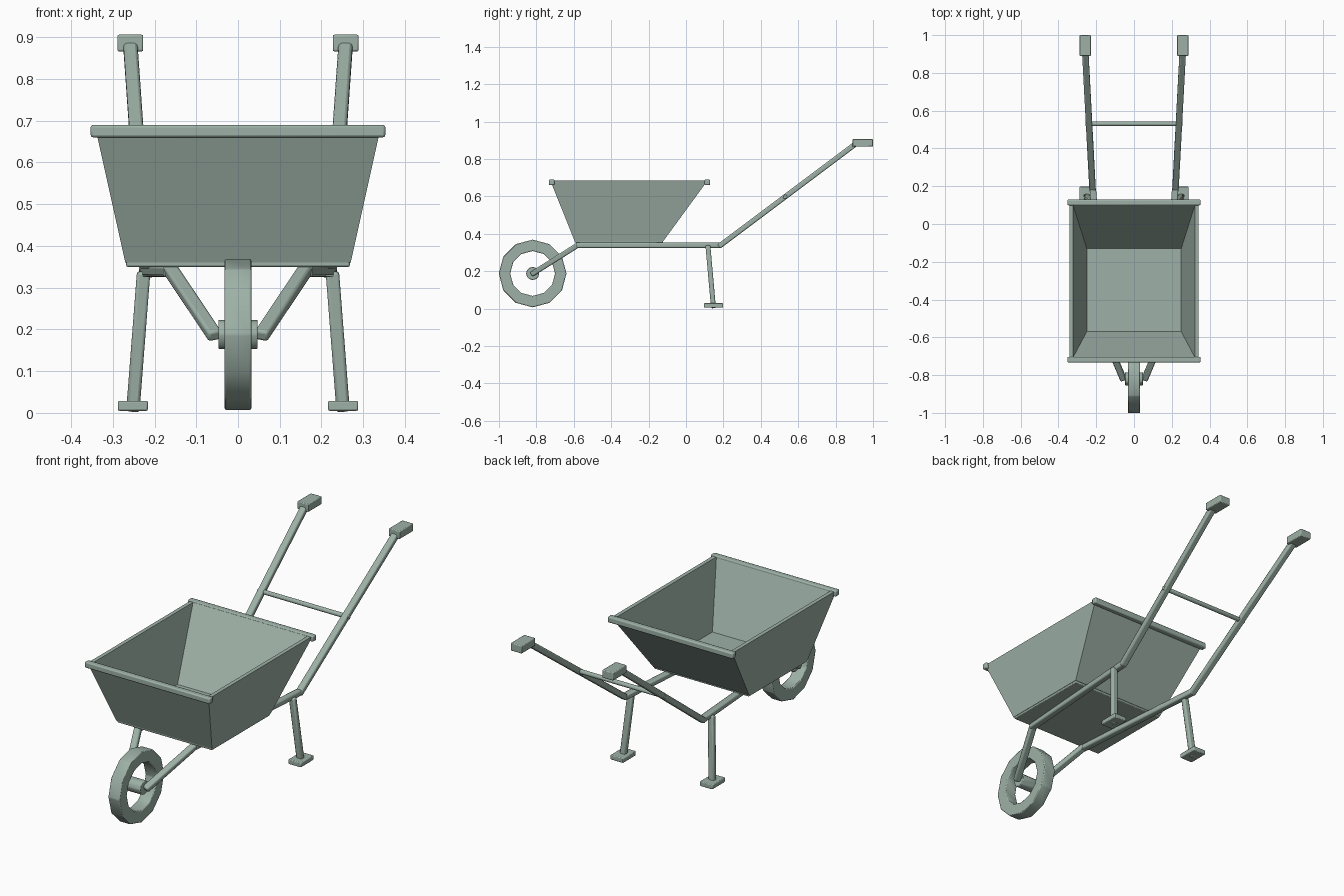
import bpy, bmesh, math
from mathutils import Vector, Matrix

if "Cube" in bpy.data.objects:
    bpy.data.objects.remove(bpy.data.objects["Cube"])

paint = bpy.data.materials.new("grey_green_paint")
paint.diffuse_color = (0.34, 0.44, 0.385, 1)
paint.use_nodes = True
paint.node_tree.nodes["Principled BSDF"].inputs["Base Color"].default_value = paint.diffuse_color


def finish(name, bm, bevel=0.0, smooth=True):
    bmesh.ops.recalc_face_normals(bm, faces=bm.faces)
    me = bpy.data.meshes.new(name)
    bm.to_mesh(me)
    bm.free()
    me.materials.append(paint)
    ob = bpy.data.objects.new(name, me)
    bpy.context.collection.objects.link(ob)
    if bevel:
        m = ob.modifiers.new("edge", 'BEVEL')
        m.width = bevel
        m.segments = 2
        m.limit_method = 'ANGLE'
    if smooth:
        bpy.ops.object.select_all(action='DESELECT')
        ob.select_set(True)
        bpy.context.view_layer.objects.active = ob
        bpy.ops.object.shade_smooth_by_angle(angle=math.radians(40))
    return ob


def box(name, center, size, bevel=0.004):
    bm = bmesh.new()
    bmesh.ops.create_cube(bm, size=1, matrix=Matrix.Translation(center) @ Matrix.Diagonal((*size, 1)))
    return finish(name, bm, bevel)


def bar(name, a, b, w=0.034, t=0.028):
    # rounded square bar from a to b, its width kept level
    a, b = Vector(a), Vector(b)
    d = (b - a).normalized()
    side = Vector((1, 0, 0))
    side = (side - d * side.dot(d)).normalized()
    up = d.cross(side)
    rot = Matrix((side, up, d)).transposed().to_4x4()
    bm = bmesh.new()
    bmesh.ops.create_cube(bm, size=1, matrix=Matrix.Translation((a + b) / 2) @ rot
                          @ Matrix.Diagonal((w, t, (b - a).length, 1)))
    return finish(name, bm, 0.007)


def rod(name, center, radius, length, sides):
    # cylinder lying along x
    bm = bmesh.new()
    bmesh.ops.create_cone(bm, cap_ends=True, segments=sides, radius1=radius, radius2=radius, depth=length,
                          matrix=Matrix.Translation(center) @ Matrix.Rotation(math.pi / 2, 4, 'Y'))
    return finish(name, bm, 0.003)


def bridge_loops(bm, loops, closed):
    n = len(loops[0])
    pairs = list(zip(loops, loops[1:] + loops[:1])) if closed else list(zip(loops, loops[1:]))
    for p, q in pairs:
        for i in range(n):
            j = (i + 1) % n
            bm.faces.new((p[i], p[j], q[j], q[i]))


# twelve-sided tyre
WY, WZ = -0.82, 0.188
bm = bmesh.new()
rings = []
for x, r in ((-0.032, 0.12), (-0.032, 0.181), (0.032, 0.181), (0.032, 0.12)):
    rings.append([bm.verts.new((x, WY + r * math.cos(k * math.tau / 12), WZ + r * math.sin(k * math.tau / 12)))
                  for k in range(12)])
bridge_loops(bm, rings, True)
finish("wheel_tyre", bm, 0.004)
rod("wheel_hub", (0, WY, WZ), 0.035, 0.094, 12)

# hollow tub with sloped walls: (half width, y front, y back, z)
bm = bmesh.new()
loops = []
for hx, y0, y1, z in ((0.27, -0.595, -0.122, 0.36), (0.342, -0.725, 0.115, 0.684),
                      (0.322, -0.705, 0.098, 0.684), (0.25, -0.57, -0.13, 0.372)):
    loops.append([bm.verts.new(p) for p in ((-hx, y0, z), (hx, y0, z), (hx, y1, z), (-hx, y1, z))])
bridge_loops(bm, loops, False)
bm.faces.new(loops[0])
bm.faces.new(loops[-1])
finish("tub", bm, smooth=False)
box("tub_floor", (0, -0.358, 0.36), (0.536, 0.468, 0.02))
box("tub_front_rim", (0, -0.718, 0.675), (0.706, 0.03, 0.03), 0.006)
box("tub_back_rim", (0, 0.114, 0.675), (0.706, 0.03, 0.03), 0.006)

# frame, legs and handles on both sides
for s, side in ((-1, "left"), (1, "right")):
    knee = (s * 0.218, 0.187, 0.339)
    front = (s * 0.162, -0.585, 0.339)
    bar(side + "_fork", (s * 0.055, -0.825, 0.184), (s * 0.163, -0.57, 0.345))
    bar(side + "_rail", front, knee)
    bar(side + "_handle", (s * 0.219, 0.175, 0.332), (s * 0.258, 0.91, 0.883))
    box(side + "_grip", (s * 0.258, 0.945, 0.886), (0.062, 0.11, 0.04))
    bar(side + "_leg", (s * 0.226, 0.117, 0.338), (s * 0.252, 0.147, 0.003), 0.032, 0.026)
    box(side + "_foot", (s * 0.252, 0.147, 0.017), (0.072, 0.104, 0.024))
rod("handle_crossbar", (0, 0.53, 0.598), 0.012, 0.515, 8)
